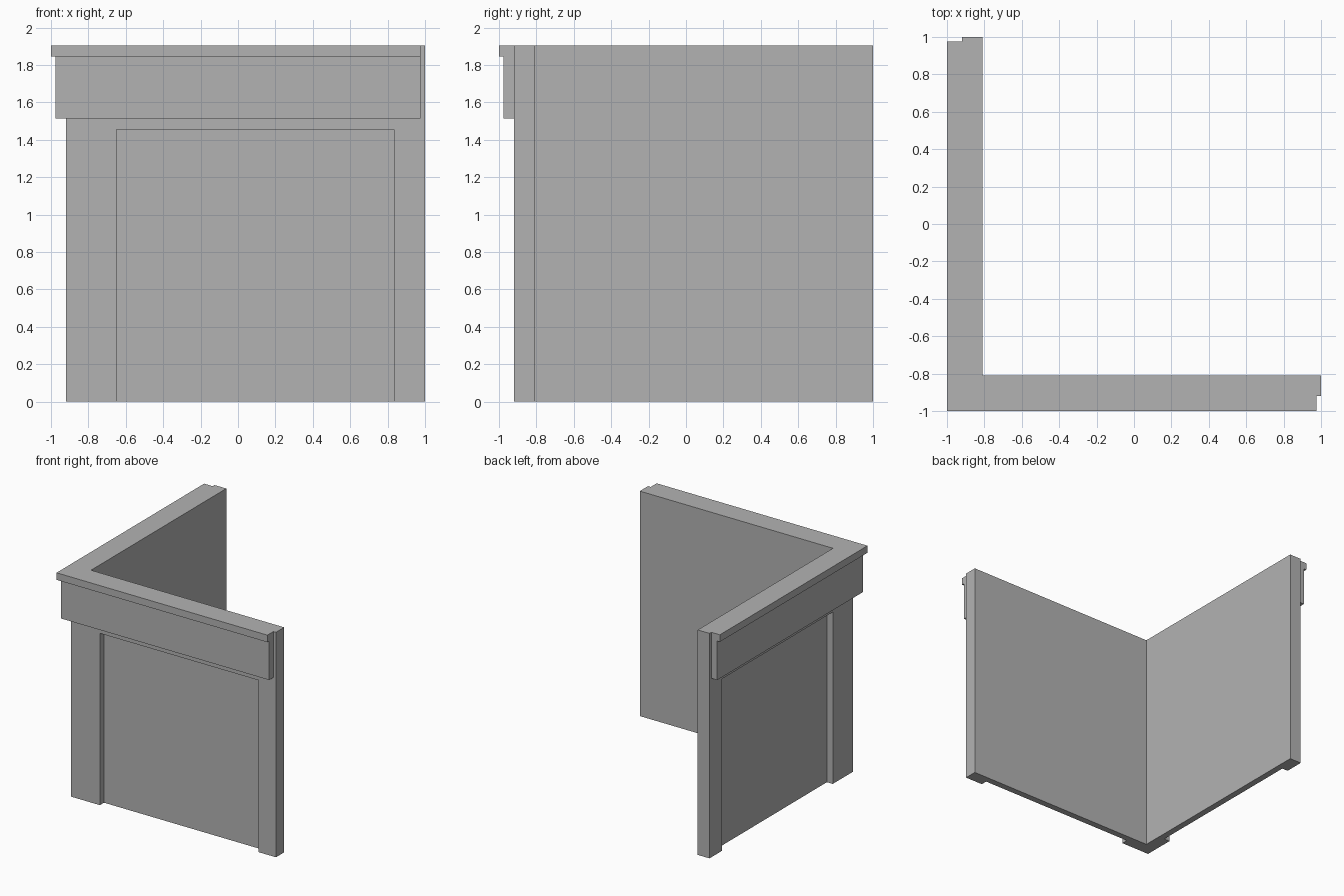
import bpy
import bmesh

cube = bpy.data.objects.get("Cube")
if cube:
    bpy.data.objects.remove(cube, do_unlink=True)

grey = bpy.data.materials.new("plain grey")
grey.use_nodes = True
grey.diffuse_color = (0.45, 0.45, 0.45, 1)
grey.node_tree.nodes["Principled BSDF"].inputs["Base Color"].default_value = grey.diffuse_color

TOP = 1.905           # wall height
FACE = -0.92          # outer wall plane
INNER = -0.81         # inner wall plane
TRIM_END = 0.975      # where band and cap stop short of the wall ends


def prism(name, plan, z0, z1):
    """Extrude a plan outline between two heights."""
    bm = bmesh.new()
    base = bm.faces.new([bm.verts.new((x, y, z0)) for x, y in plan])
    ext = bmesh.ops.extrude_face_region(bm, geom=[base])
    verts = [v for v in ext["geom"] if isinstance(v, bmesh.types.BMVert)]
    bmesh.ops.translate(bm, verts=verts, vec=(0, 0, z1 - z0))
    bmesh.ops.recalc_face_normals(bm, faces=bm.faces)
    mesh = bpy.data.meshes.new(name)
    bm.to_mesh(mesh)
    bm.free()
    mesh.materials.append(grey)
    obj = bpy.data.objects.new(name, mesh)
    bpy.context.collection.objects.link(obj)
    return obj


def corner_plan(outer, inner, end):
    """L-shaped outline, symmetric about the diagonal."""
    return [(outer, outer), (end, outer), (end, inner),
            (inner, inner), (inner, end), (outer, end)]


# Two walls meeting at a corner
walls = prism("corner_walls", corner_plan(FACE, INNER, 1.0), 0, TOP)

# Shallow recessed panel in the outside of each wall
recess = [(-0.65, -1.1), (0.835, -1.1), (0.835, FACE + 0.055), (-0.65, FACE + 0.055)]
cutters = [
    prism("front_recess_cutter", recess, -0.1, 1.455),
    prism("side_recess_cutter", [(y, x) for x, y in recess], -0.1, 1.455),
]
for cutter in cutters:
    cutter.hide_render = True
    mod = walls.modifiers.new("recess", "BOOLEAN")
    mod.operation = "DIFFERENCE"
    mod.solver = "EXACT"
    mod.object = cutter

bpy.context.view_layer.update()
graph = bpy.context.evaluated_depsgraph_get()
cut_mesh = bpy.data.meshes.new_from_object(walls.evaluated_get(graph))
walls.modifiers.clear()
walls.data = cut_mesh
for cutter in cutters:
    bpy.data.objects.remove(cutter, do_unlink=True)

# Fascia band and projecting cap wrapping the outside
prism("fascia_band", corner_plan(-0.975, FACE, TRIM_END), 1.515, 1.845)
prism("cap_moulding", corner_plan(-1.0, FACE, TRIM_END), 1.845, TOP)
